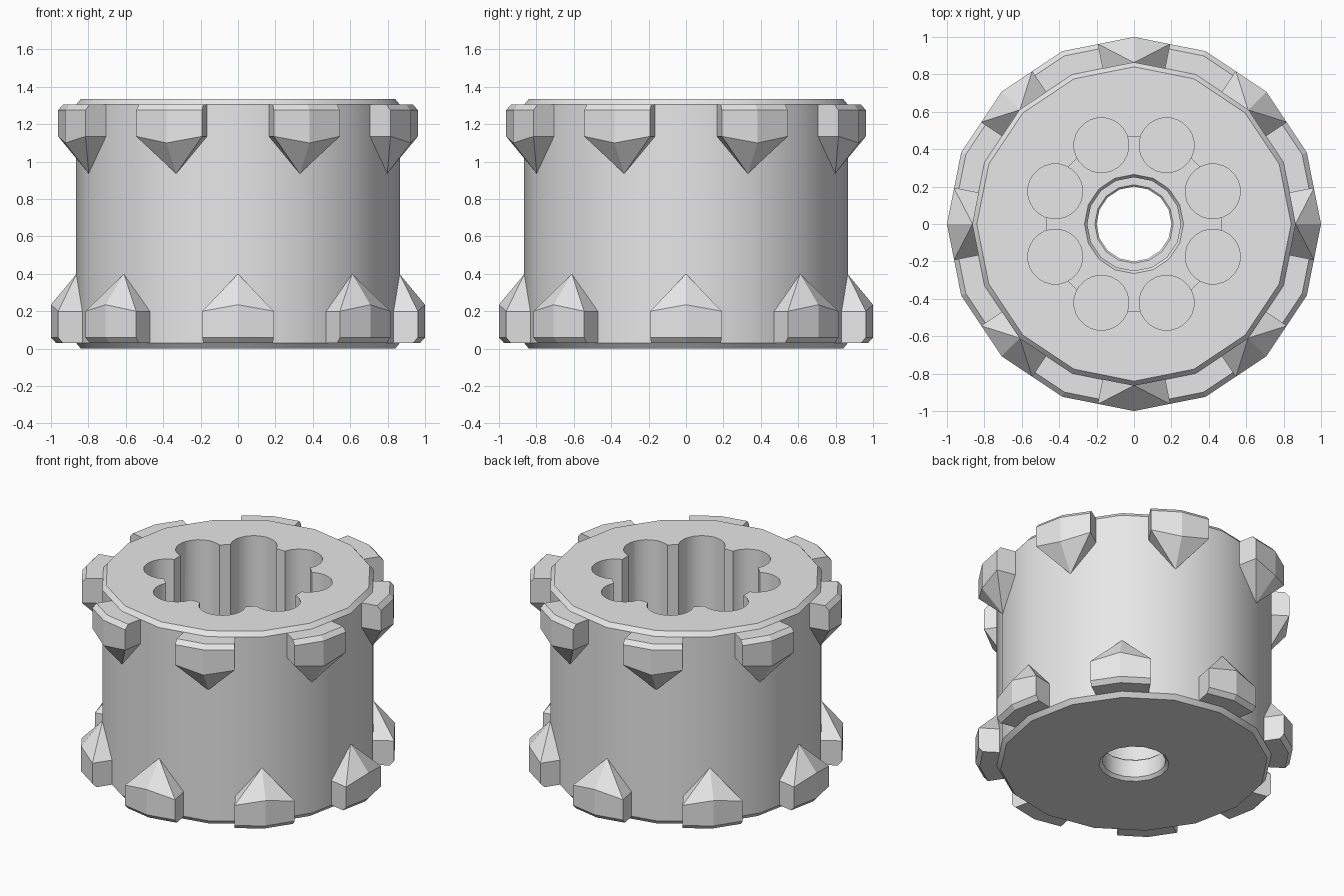
import bpy, bmesh
from math import sin, cos, pi, radians

if "Cube" in bpy.data.objects:
    bpy.data.objects.remove(bpy.data.objects["Cube"], do_unlink=True)

HEIGHT = 1.335
SIDES = 16
FLOOR = 0.42

grey = bpy.data.materials.new("light grey plastic")
grey.use_nodes = True
grey.diffuse_color = (0.8, 0.8, 0.8, 1)
grey.node_tree.nodes["Principled BSDF"].inputs["Base Color"].default_value = (0.8, 0.8, 0.8, 1)


def polar(r, angle, z):
    return (r * cos(angle), r * sin(angle), z)


def add_object(name, mesh):
    obj = bpy.data.objects.new(name, mesh)
    bpy.context.collection.objects.link(obj)
    return obj


def mesh_from(bm, name):
    bmesh.ops.recalc_face_normals(bm, faces=bm.faces)
    mesh = bpy.data.meshes.new(name)
    bm.to_mesh(mesh)
    bm.free()
    mesh.materials.append(grey)
    return mesh


def revolve(name, profile):
    """Closed ring profile turned about z."""
    bm = bmesh.new()
    rings = [[bm.verts.new(polar(r, 2 * pi * i / SIDES, z)) for r, z in profile]
             for i in range(SIDES)]
    n = len(profile)
    for i in range(SIDES):
        a, b = rings[i], rings[(i + 1) % SIDES]
        for j in range(n):
            k = (j + 1) % n
            bm.faces.new((a[j], b[j], b[k], a[k]))
    return add_object(name, mesh_from(bm, name))


def prism(name, sides, radius, z0, centre=(0, 0), turn=0.0):
    """Upright prism from z0 to above the wheel."""
    bm = bmesh.new()
    base = [bm.verts.new((centre[0] + radius * cos(turn + 2 * pi * i / sides),
                          centre[1] + radius * sin(turn + 2 * pi * i / sides), z0))
            for i in range(sides)]
    face = bm.faces.new(base)
    top = bmesh.ops.extrude_face_region(bm, geom=[face])
    moved = [v for v in top["geom"] if isinstance(v, bmesh.types.BMVert)]
    bmesh.ops.translate(bm, verts=moved, vec=(0, 0, HEIGHT + 0.2 - z0))
    return add_object(name, mesh_from(bm, name))


# Wheel drum with chamfered rims and a stepped axle hole
wheel = revolve("wheel_drum", [
    (0.84, 0), (0.865, 0.03), (0.865, HEIGHT - 0.03), (0.84, HEIGHT),
    (0.28, HEIGHT), (0.28, FLOOR + 0.02), (0.25, FLOOR - 0.02),
    (0.25, 0.15), (0.21, 0.15), (0.2, 0.14), (0.2, 0.02), (0.22, 0)])

# Pocket: an octagon with eight round lobes at its corners
cutters = [prism("pocket_cutter", 8, 0.465 / cos(pi / 8), FLOOR, turn=pi / 8)]
for i in range(8):
    a = pi / 8 + i * pi / 4
    cutters.append(prism("lobe_cutter", 24, 0.147, FLOOR - 0.015,
                         (0.456 * cos(a), 0.456 * sin(a)), a))

bpy.context.view_layer.objects.active = wheel
for cutter in cutters:
    cutter.hide_render = True
    mod = wheel.modifiers.new("cut", "BOOLEAN")
    mod.operation = "DIFFERENCE"
    mod.solver = "EXACT"
    mod.object = cutter
    bpy.ops.object.modifier_apply(modifier=mod.name)
for cutter in cutters:
    bpy.data.objects.remove(cutter, do_unlink=True)

bpy.ops.object.select_all(action="DESELECT")
wheel.select_set(True)
bpy.ops.object.shade_smooth_by_angle(angle=radians(30))


# Cleats: a block with a chamfered outer edge and a pointed, sloping roof
def cleat_mesh(name, flipped):
    half = pi / SIDES
    points = []
    for angle, shoulder in ((-half, 0.2), (0, 0.235), (half, 0.2)):
        s = cos(angle)
        points += [polar(0.83 * s, angle, 0.03), polar(0.973 * s, angle, 0.03),
                   polar(s, angle, 0.06), polar(s, angle, shoulder),
                   polar(0.83 * s, angle, 0.2)]
    points.append((0.863, 0, 0.4))
    bm = bmesh.new()
    for x, y, z in points:
        bm.verts.new((x, y, HEIGHT - z if flipped else z))
    hull = bmesh.ops.convex_hull(bm, input=bm.verts)
    spare = {v for v in hull["geom_interior"] + hull["geom_unused"]
             if isinstance(v, bmesh.types.BMVert)}
    bmesh.ops.delete(bm, geom=list(spare), context="VERTS")
    bmesh.ops.dissolve_limit(bm, angle_limit=radians(1), verts=bm.verts, edges=bm.edges)
    return mesh_from(bm, name)


# Lower row on the axes, upper row staggered half a step
for row, flipped, offset in (("lower_cleat", False, 0), ("upper_cleat", True, pi / 8)):
    mesh = cleat_mesh(row, flipped)
    for i in range(8):
        cleat = add_object(f"{row}_{i + 1}", mesh)
        cleat.rotation_euler.z = offset + i * pi / 4
